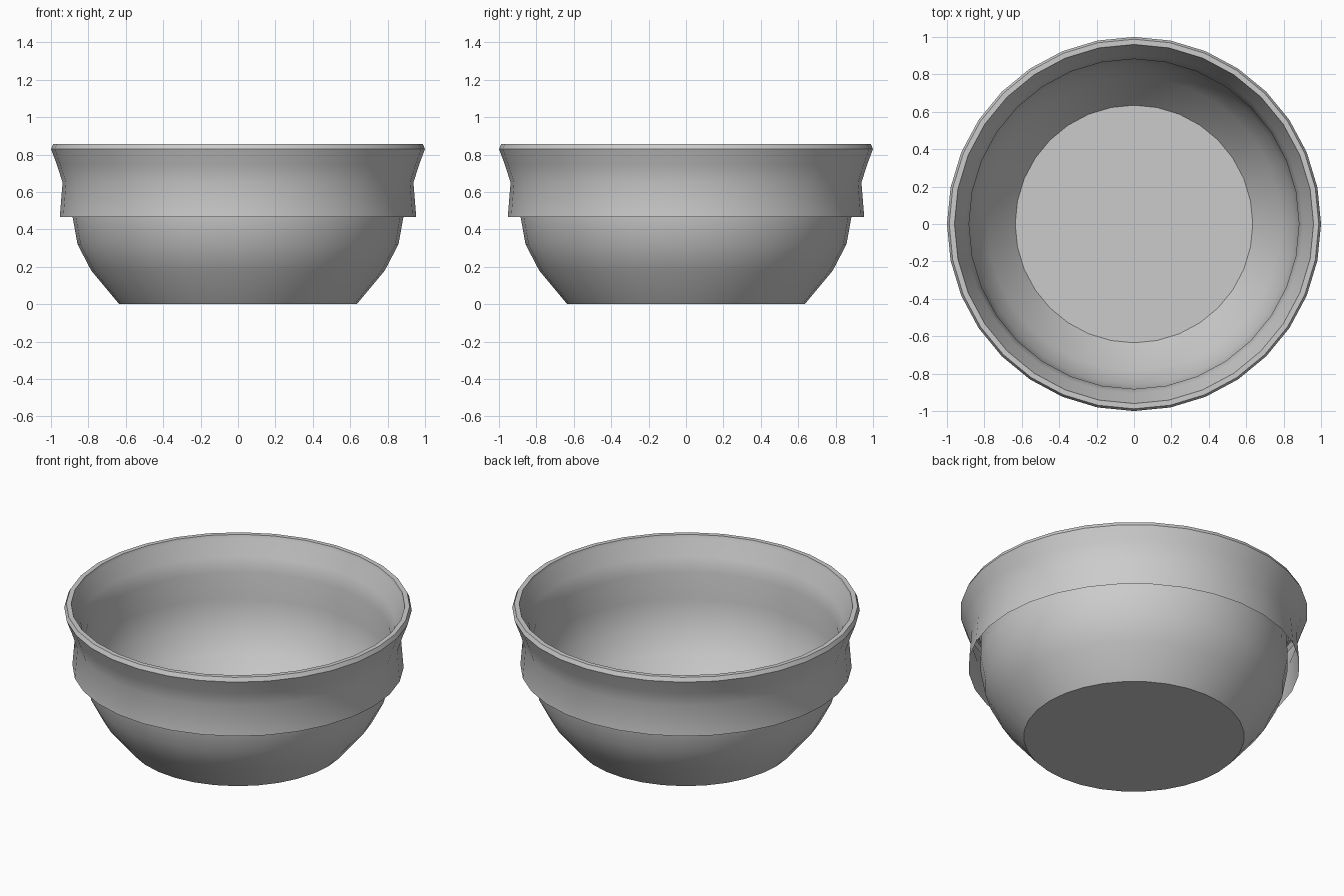
import bpy
import bmesh
import math

SIDES = 32

cube = bpy.data.objects.get("Cube")
if cube:
    bpy.data.objects.remove(cube, do_unlink=True)

# One plain grey for the whole pot
grey = bpy.data.materials.new("plain grey")
grey.use_nodes = True
colour = (0.6, 0.6, 0.6, 1.0)
grey.diffuse_color = colour
grey.node_tree.nodes["Principled BSDF"].inputs["Base Color"].default_value = colour


def lathe(name, profile):
    """Turn a (radius, height) profile around the z axis."""
    bm = bmesh.new()
    rings = []
    for r, z in profile:
        ring = []
        for i in range(SIDES):
            a = 2 * math.pi * i / SIDES
            ring.append(bm.verts.new((r * math.cos(a), r * math.sin(a), z)))
        rings.append(ring)
    for low, high in zip(rings, rings[1:]):
        for i in range(SIDES):
            j = (i + 1) % SIDES
            bm.faces.new((low[i], low[j], high[j], high[i]))
    return bm, rings


def finish(name, bm):
    mesh = bpy.data.meshes.new(name)
    bm.to_mesh(mesh)
    bm.free()
    mesh.materials.append(grey)
    obj = bpy.data.objects.new(name, mesh)
    bpy.context.collection.objects.link(obj)
    bpy.ops.object.select_all(action="DESELECT")
    obj.select_set(True)
    bpy.context.view_layer.objects.active = obj
    bpy.ops.object.shade_smooth_by_angle(angle=math.radians(35))
    return obj


# Thin bowl with a flat floor, a flared mouth, a rolled rim and
# an outer collar that hangs free around the wall
bowl = [(0.635, 0), (0.785, 0.18), (0.858, 0.32), (0.887, 0.48), (0.882, 0.65)]
mouth = [(0.905, 0.74), (0.955, 0.835), (0.96, 0.855)]
rim = [(0.988, 0.855), (1.0, 0.83)]
collar = [(0.968, 0.745), (0.938, 0.65), (0.953, 0.465)]

bm, rings = lathe("planter_pot", bowl + mouth + rim + collar)
bm.faces.new(list(reversed(rings[0])))
finish("planter_pot", bm)
